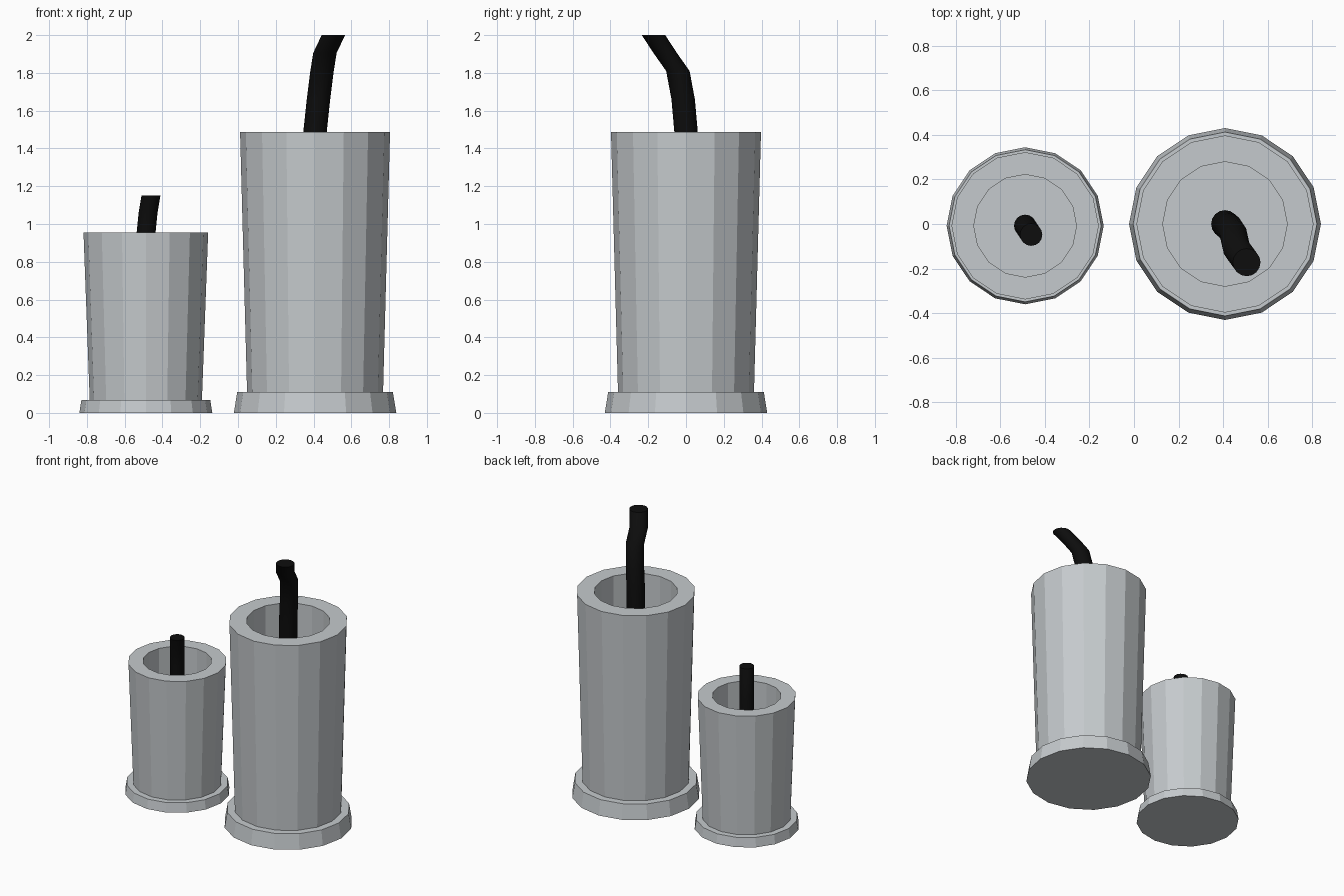
import bpy, bmesh, math

if "Cube" in bpy.data.objects:
    bpy.data.objects.remove(bpy.data.objects["Cube"])

SIDES = 16


def material(name, color):
    m = bpy.data.materials.new(name)
    m.use_nodes = True
    m.diffuse_color = (*color, 1)
    m.node_tree.nodes["Principled BSDF"].inputs["Base Color"].default_value = (*color, 1)
    return m


GREY = material("grey wax", (0.56, 0.59, 0.61))
BLACK = material("black wick", (0.004, 0.004, 0.004))


def stacked_rings(name, rings, mat):
    """Skin horizontal rings given as (x, y, z, radius) and cap both ends."""
    bm = bmesh.new()
    loops = []
    for x, y, z, r in rings:
        loops.append([bm.verts.new((x + r * math.cos(math.tau * i / SIDES),
                                    y + r * math.sin(math.tau * i / SIDES), z))
                      for i in range(SIDES)])
    for low, high in zip(loops, loops[1:]):
        for i in range(SIDES):
            j = (i + 1) % SIDES
            bm.faces.new((low[i], low[j], high[j], high[i]))
    bm.faces.new(loops[0][::-1])
    bm.faces.new(loops[-1])
    bmesh.ops.recalc_face_normals(bm, faces=bm.faces)
    mesh = bpy.data.meshes.new(name)
    bm.to_mesh(mesh)
    bm.free()
    mesh.materials.append(mat)
    obj = bpy.data.objects.new(name, mesh)
    bpy.context.collection.objects.link(obj)
    return obj


def candle(name, x, y, foot, body, hole, wick_radius, wick_path):
    foot_low, foot_high, foot_z = foot
    body_low, body_high, top = body
    hole_radius, floor = hole
    # Flared foot, tapered body and hollow top as one turned profile
    profile = [(foot_low, 0), (foot_high, foot_z), (body_low, foot_z),
               (body_high, top), (hole_radius, top), (hole_radius, floor)]
    stacked_rings(name + "_candle_body", [(x, y, z, r) for r, z in profile], GREY)
    # Bent wick standing on the floor of the hollow
    path = [(0, 0, floor)] + wick_path
    wick = stacked_rings(name + "_candle_wick",
                         [(x + dx, y + dy, z, wick_radius) for dx, dy, z in path], BLACK)
    for p in wick.data.polygons:
        p.use_smooth = len(p.vertices) == 4


candle("large", 0.408, 0, (0.43, 0.412, 0.11), (0.36, 0.397, 1.487), (0.279, 1.05), 0.062,
       [(0, 0, 1.49), (0.018, -0.015, 1.66), (0.037, -0.043, 1.81),
        (0.052, -0.11, 1.905), (0.097, -0.172, 2.0)])
candle("small", -0.488, -0.008, (0.352, 0.341, 0.068), (0.297, 0.33, 0.955), (0.23, 0.65), 0.05,
       [(0, 0, 0.94), (0.012, -0.018, 1.06), (0.027, -0.04, 1.15)])
